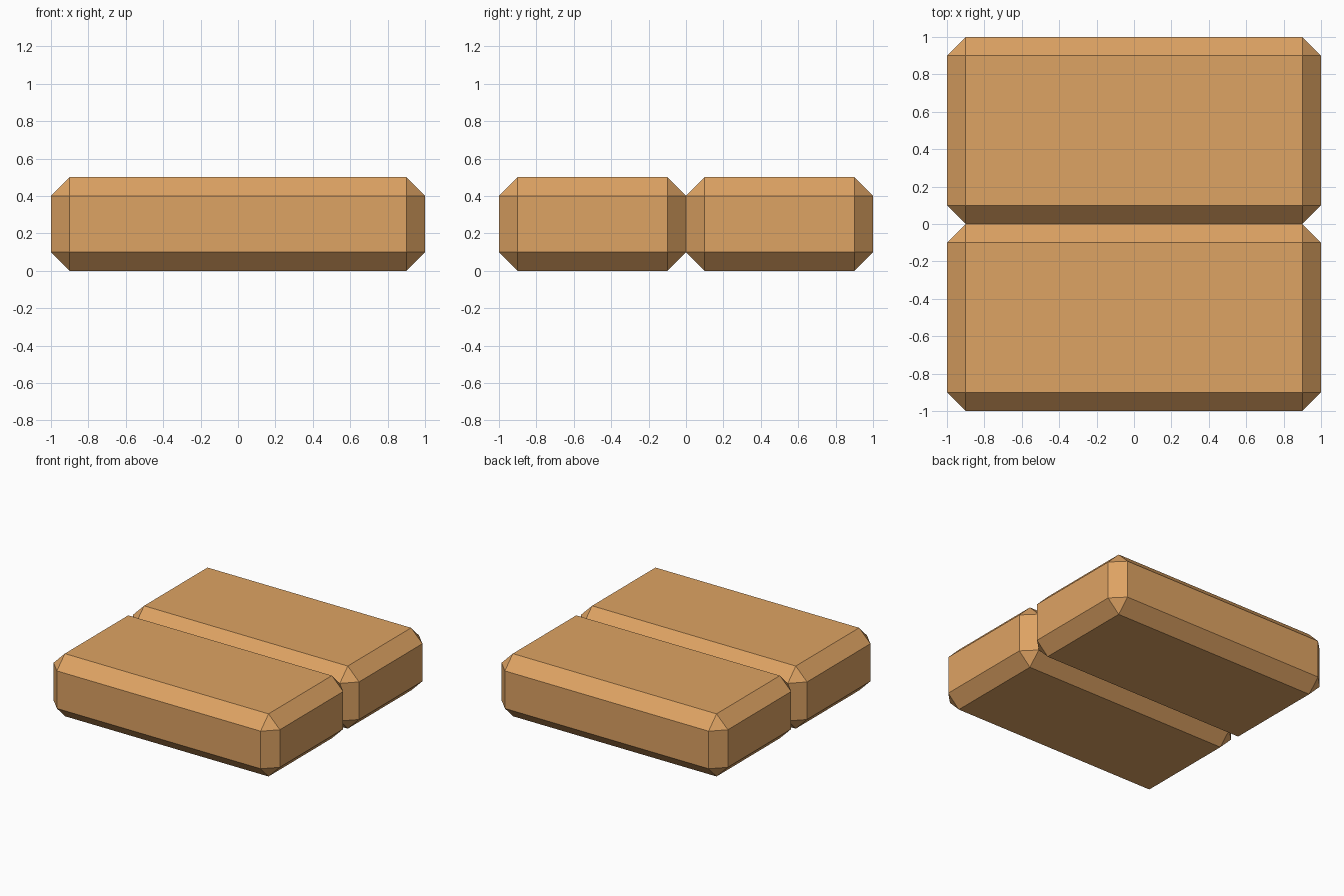
import bpy, bmesh
from mathutils import Matrix, Vector

if "Cube" in bpy.data.objects:
    bpy.data.objects.remove(bpy.data.objects["Cube"])

wood = bpy.data.materials.new("light_wood")
wood.diffuse_color = (0.73, 0.366, 0.125, 1.0)
wood.use_nodes = True
wood.node_tree.nodes["Principled BSDF"].inputs["Base Color"].default_value = wood.diffuse_color


def chamfered_block(name, centre, size, chamfer):
    bm = bmesh.new()
    bmesh.ops.create_cube(bm, size=1.0, matrix=Matrix.Diagonal((*size, 1.0)))
    bmesh.ops.bevel(bm, geom=bm.edges[:], offset=chamfer, offset_type='OFFSET',
                    segments=1, profile=0.5, affect='EDGES')
    bmesh.ops.translate(bm, verts=bm.verts[:], vec=Vector(centre))
    mesh = bpy.data.meshes.new(name)
    bm.to_mesh(mesh)
    bm.free()
    mesh.materials.append(wood)
    obj = bpy.data.objects.new(name, mesh)
    bpy.context.collection.objects.link(obj)
    return obj


# Two chamfered planks side by side, touching at y = 0
for name, y in (("front_plank", -0.5), ("back_plank", 0.5)):
    chamfered_block(name, (0, y, 0.25), (2.0, 1.0, 0.5), 0.1)
